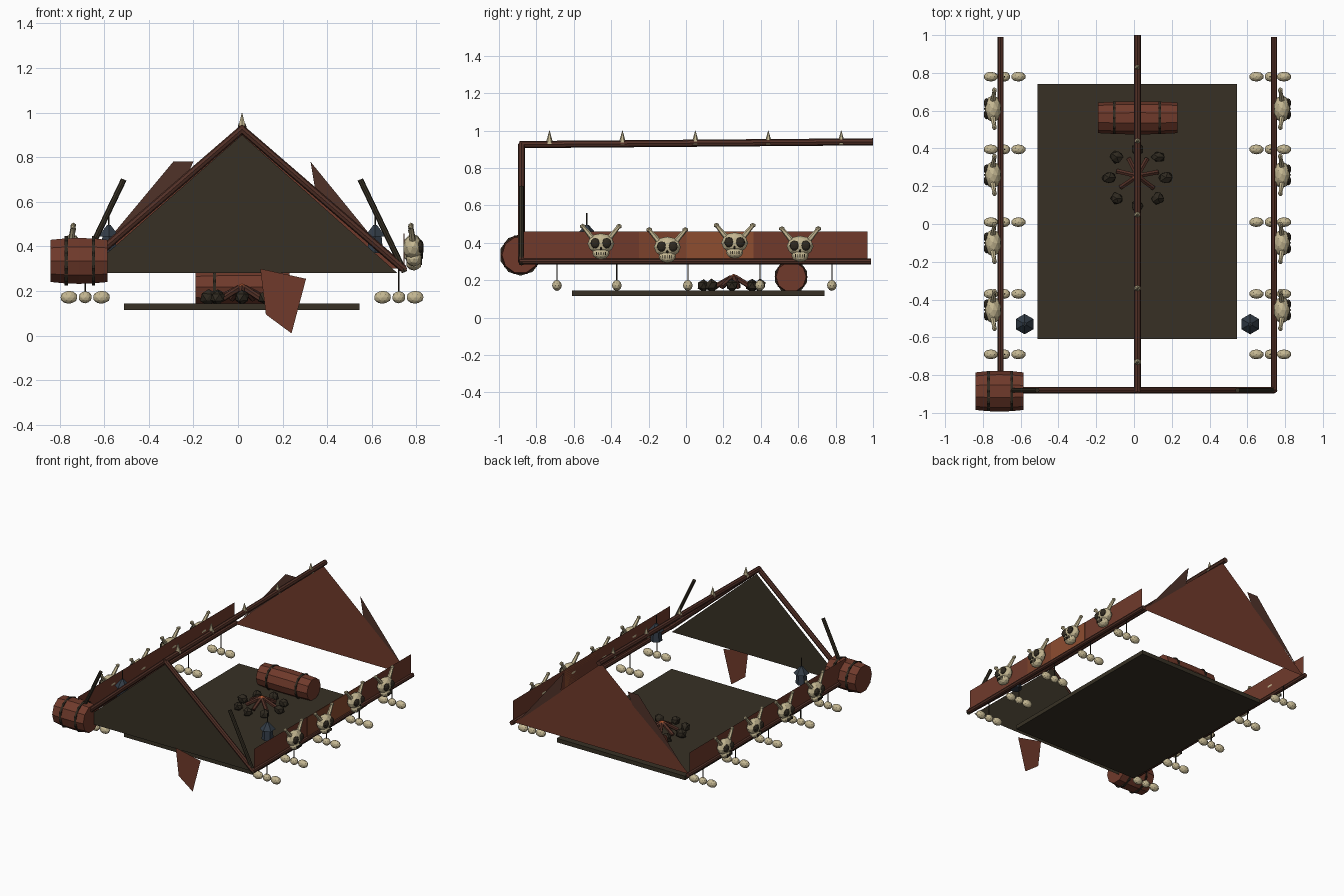
import bpy, bmesh, math, random
from mathutils import Vector, Matrix

if "Cube" in bpy.data.objects:
    bpy.data.objects.remove(bpy.data.objects["Cube"])

random.seed(4)


def mat(name, r, g, b):
    m = bpy.data.materials.new(name)
    m.diffuse_color = (r, g, b, 1)
    m.use_nodes = True
    m.node_tree.nodes["Principled BSDF"].inputs["Base Color"].default_value = m.diffuse_color
    return m


HIDE = mat("red_brown_hide", .16, .042, .024)
DARK = mat("dark_olive", .038, .030, .018)
POLE = mat("pole_brown", .085, .030, .020)
BONE = mat("bone", .56, .48, .29)
STONE = mat("dark_stone", .028, .022, .014)
IRON = mat("blue_iron", .032, .045, .062)
EMBER = mat("ember_orange", .42, .09, .03)
PATCH = mat("orange_patch", .27, .075, .03)
PATCH2 = mat("brown_patch", .20, .055, .025)
FLAP = mat("torn_hide", .08, .032, .022)


def finish(name, bm, m, smooth=False):
    me = bpy.data.meshes.new(name)
    bm.to_mesh(me)
    bm.free()
    me.materials.append(m)
    ob = bpy.data.objects.new(name, me)
    bpy.context.collection.objects.link(ob)
    for p in me.polygons:
        p.use_smooth = smooth
    return ob


def sheet(name, pts, m):
    bm = bmesh.new()
    bm.faces.new([bm.verts.new(p) for p in pts])
    return finish(name, bm, m)


def rod(name, a, b, r, m, r2=None, n=8):
    """Straight tapered rod from a to b."""
    a, b = Vector(a), Vector(b)
    d = b - a
    bm = bmesh.new()
    M = Matrix.Translation((a + b) / 2) @ d.to_track_quat('Z', 'Y').to_matrix().to_4x4()
    bmesh.ops.create_cone(bm, cap_ends=True, segments=n, radius1=r,
                          radius2=r if r2 is None else r2, depth=d.length, matrix=M)
    return finish(name, bm, m)


def ball(name, c, s, m, sub=2, jitter=0):
    bm = bmesh.new()
    bmesh.ops.create_icosphere(bm, subdivisions=sub, radius=1)
    for v in bm.verts:
        k = 1 + random.uniform(-jitter, jitter)
        v.co = Vector((v.co.x * s[0] * k + c[0], v.co.y * s[1] * k + c[1], v.co.z * s[2] * k + c[2]))
    return finish(name, bm, m)


def box(name, lo, hi, m):
    bm = bmesh.new()
    bmesh.ops.create_cube(bm, size=1)
    for v in bm.verts:
        v.co = [lo[i] + (v.co[i] + .5) * (hi[i] - lo[i]) for i in range(3)]
    return finish(name, bm, m)


def barrel(name, x0, x1, y, z, r, bands):
    """Lying barrel: ten-sided, slightly bulged, with hoops."""
    bm = bmesh.new()
    rings = []
    for t, k in ((0, .92), (.25, .98), (.5, 1), (.75, .98), (1, .92)):
        rings.append([bm.verts.new((x0 + (x1 - x0) * t, y + r * k * math.cos(i * math.tau / 10),
                                    z + r * k * math.sin(i * math.tau / 10))) for i in range(10)])
    for p, q in zip(rings, rings[1:]):
        for i in range(10):
            bm.faces.new((p[i], q[i], q[(i + 1) % 10], p[(i + 1) % 10]))
    bm.faces.new(rings[0])
    bm.faces.new(rings[-1])
    bmesh.ops.recalc_face_normals(bm, faces=bm.faces)
    finish(name, bm, HIDE)
    for bx in bands:
        rod(name + "_hoop", (bx - .007, y, z), (bx + .007, y, z), r * 1.03, STONE, n=10)


CX = .018
# Frame poles
rod("ridge_pole", (CX, -.89, .925), (CX, 1.0, .94), .019, POLE)
for s in (-1, 1):
    ex = CX + s * .724
    rod("eave_pole", (ex, -.89, .30), (ex, .99, .30), .016, POLE)
    rod("front_rafter", (CX, -.88, .925), (ex, -.88, .30), .018, POLE)
    rod("leaning_stake", (ex + s * .005, -.88, .285), (CX + s * .53, -.88, .70), .013, DARK)

# Floor
box("floor", (-.51, -.61, .115), (.545, .74, .145), DARK)

# Gable sheets and torn flaps
sheet("front_gable", [(-.69, -.855, .28), (.715, -.855, .28), (CX, -.855, .90)], DARK)
sheet("back_gable", [(.74, .97, .30), (-.705, .97, .30), (CX, .97, .93)], HIDE)
sheet("torn_flap_left", [(-.64, .972, .36), (-.29, .972, .78), (-.20, .972, .78), (-.24, .972, .69)], FLAP)
sheet("torn_flap_right", [(.70, .972, .32), (.325, .972, .78), (.35, .972, .63)], FLAP)
sheet("door_flap", [(.10, -.875, .30), (.125, -.875, .095), (.24, -.875, .01), (.305, -.875, .255)], HIDE)

# Side walls with patches
for s in (-1, 1):
    ex = CX + s * .724
    sheet("side_wall", [(ex, -.87, .30), (ex, .97, .30), (ex, .97, .46), (ex, -.87, .46)], HIDE)
for y0, y1, m in ((-.25, 0, PATCH2), (0, .36, PATCH)):
    box("wall_patch", (.742, y0, .315), (.746, y1, .458), m)

# Ridge spikes
for y in (-.73, -.34, .05, .44, .83):
    rod("ridge_spike", (CX, y, .925), (CX, y, 1.0), .022, BONE, .001, 6)


def skull(s, y, z):
    x = CX + s * .765
    ball("skull_cranium", (x, y, z + .005), (.044, .072, .056), BONE)
    ball("skull_jaw", (x + s * .006, y, z - .046), (.036, .046, .034), BONE)
    for d in (-1, 1):
        ball("skull_eye", (x + s * .033, y + d * .030, z + .008), (.016, .026, .028), STONE)
        rod("skull_horn", (x, y + d * .045, z + .035), (x - s * .008, y + d * .097, z + .098), .015, BONE, .010, 6)
        ball("horn_tip", (x - s * .008, y + d * .097, z + .098), (.014, .017, .014), BONE, 1)
    ball("skull_nose", (x + s * .042, y, z - .020), (.006, .007, .009), STONE, 1)
    for k in range(-2, 3):
        box("tooth_gap", (x + s * .040 - .003, y + k * .012 - .002, z - .056),
            (x + s * .040 + .003, y + k * .012 + .002, z - .038), STONE)


# Skulls along both walls, hanging bones, lanterns
for s in (-1, 1):
    for y, z in ((-.455, .39), (-.10, .372), (.26, .395), (.61, .377)):
        skull(s, y, z)
    hx = CX + s * .703
    for y in (-.69, -.37, .01, .395, .78):
        rod("bone_string", (hx, y, .30), (hx, y, .18), .004, STONE, n=5)
        ball("bone_bead", (hx, y, .172), (.03, .026, .027), BONE)
        for d in (-1, 1):
            ball("hanging_bone", (hx + d * .073, y, .172), (.039, .026, .029), BONE)
    lx = CX + s * .597
    rod("lantern_string", (lx, -.53, .48), (lx, -.53, .56), .004, STONE, n=5)
    rod("lantern_body", (lx, -.53, .37), (lx, -.53, .45), .041, IRON, .033, 6)
    rod("lantern_cap", (lx, -.53, .445), (lx, -.53, .495), .054, IRON, .010, 6)

# Barrels
barrel("corner_barrel", -.84, -.585, -.885, .335, .108, (-.77, -.648))
barrel("floor_barrel", -.19, .23, .562, .218, .088, (-.105, .137))

# Campfire: stone ring, leaning logs, ember
for i in range(8):
    a = i * math.tau / 8
    r = .15 if i % 2 == 0 else .155
    ball("fire_stone", (CX + r * math.cos(a), .245 + r * math.sin(a), .172), (.037, .034, .034), STONE, 1, .15)
for i in range(7):
    a = i * math.tau / 7 + .2
    c, q = math.cos(a), math.sin(a)
    rod("fire_log", (CX + .11 * c, .255 + .10 * q, .165), (CX + .012 * c, .255 + .012 * q, .215), .014, POLE, n=6)
ball("ember", (CX, .255, .212), (.028, .028, .022), EMBER, 1, .1)
